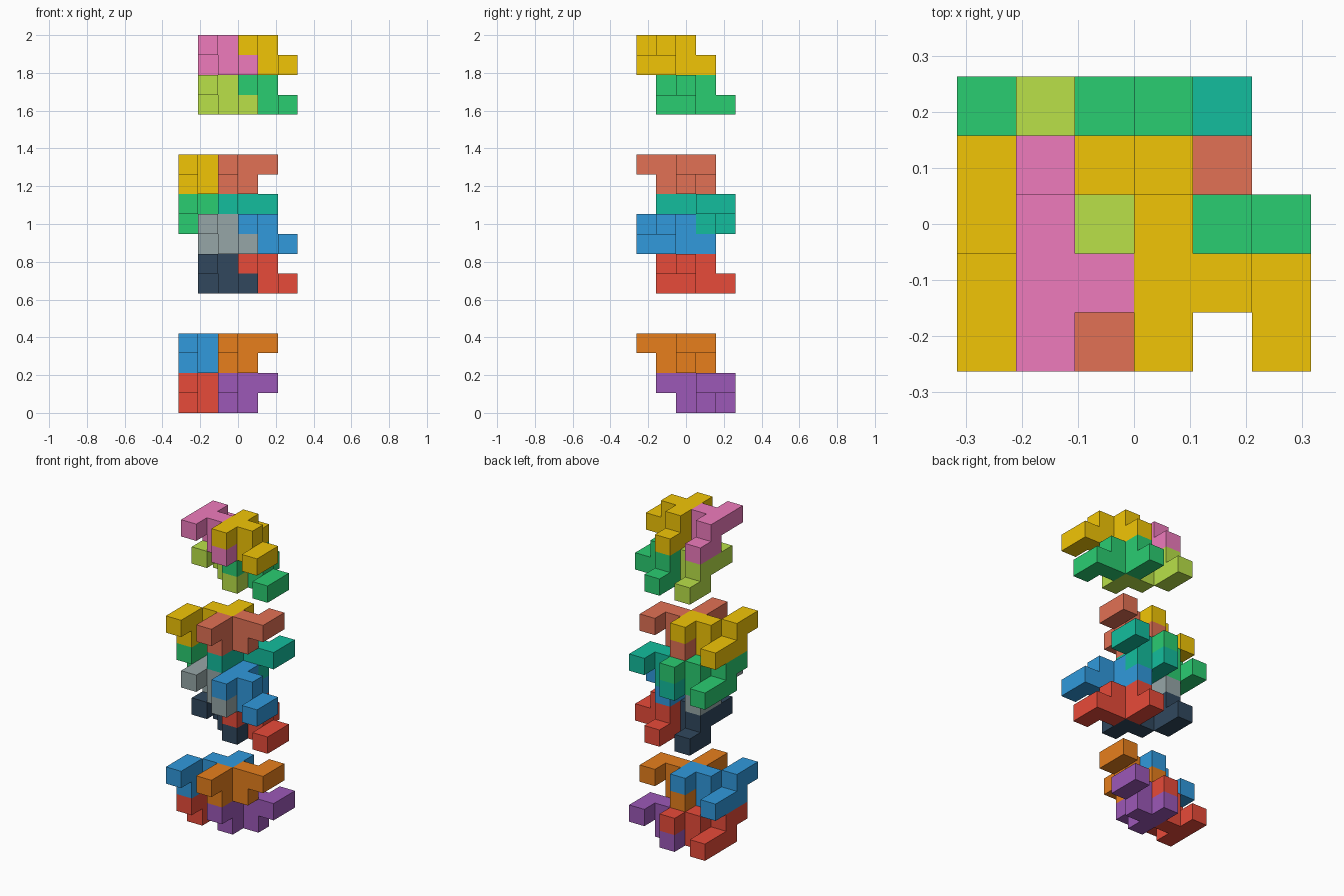
import bpy, bmesh
from mathutils import Vector

if "Cube" in bpy.data.objects:
    bpy.data.objects.remove(bpy.data.objects["Cube"])

U = 2 / 19                      # edge of one unit cube
ORIGIN = Vector((-3, -2.5, 0))  # the model spans 6 x 5 x 19 cubes

# One nine-cube piece: a T on top of two lower arms (x, y, z)
PIECE = [(0, 0, 1), (0, 1, 1), (0, 2, 1), (1, 1, 1),
         (1, 1, 0), (2, 1, 0), (2, 0, 0), (0, 2, 0), (0, 3, 0)]
# The same piece turned half round the x axis
TURNED = [(x, 3 - y, 1 - z) for x, y, z in PIECE]

COLOURS = {
    "red": "e74c3c", "purple": "9b59b6", "blue": "3498db", "orange": "e67e22",
    "navy": "34495e", "grey": "95a5a6", "green": "2ecc71", "teal": "1abc9c",
    "gold": "f1c40f", "salmon": "e17055", "lime": "b8e04a", "pink": "ee7abb",
}


def material(name):
    mat = bpy.data.materials.get(name)
    if not mat:
        mat = bpy.data.materials.new(name)
        rgb = [int(COLOURS[name][i:i + 2], 16) / 255 for i in (0, 2, 4)]
        mat.diffuse_color = [c ** 2.2 for c in rgb] + [1]
        mat.use_nodes = True
        mat.node_tree.nodes["Principled BSDF"].inputs["Base Color"].default_value = mat.diffuse_color
    return mat


def add_piece(name, colour, cells, offset):
    """Outer skin of a set of unit cubes, with flat areas merged."""
    filled = set(cells)
    bm = bmesh.new()
    for cell in cells:
        centre = Vector(cell) + Vector((0.5, 0.5, 0.5))
        for axis in range(3):
            for sign in (-1, 1):
                n = Vector((0, 0, 0))
                n[axis] = sign
                if tuple(int(a + b) for a, b in zip(cell, n)) in filled:
                    continue
                a = Vector((0, 0, 0))
                a[(axis + 1) % 3] = 0.5
                b = n.cross(a)
                mid = centre + n * 0.5
                bm.faces.new([bm.verts.new((mid + p + ORIGIN + Vector(offset)) * U)
                              for p in (-a - b, a - b, a + b, b - a)])
    bmesh.ops.remove_doubles(bm, verts=bm.verts, dist=1e-4)
    bmesh.ops.dissolve_limit(bm, angle_limit=0.01, verts=bm.verts, edges=bm.edges)
    mesh = bpy.data.meshes.new(name)
    bm.to_mesh(mesh)
    bm.free()
    mesh.materials.append(material(colour))
    bpy.context.collection.objects.link(bpy.data.objects.new(name, mesh))


def add_block(label, cells, x, z, colours):
    """Four pieces: a lower pair set back by one cube, and an upper pair."""
    for n, colour in enumerate(colours):
        level, side = divmod(n, 2)
        name = f"{label}_{('lower', 'upper')[level]}_{('left', 'right')[side]}_piece"
        add_piece(name, colour, cells, (x + 2 * side, 1 - level, z + 2 * level))


# Bottom block, interlocked middle blocks, top block
add_block("bottom", TURNED, 0, 0, ("red", "purple", "blue", "orange"))
add_block("middle_base", PIECE, 1, 6, ("navy", "red", "grey", "blue"))
add_block("middle_cap", TURNED, 0, 9, ("green", "teal", "gold", "salmon"))
add_block("top", PIECE, 1, 15, ("lime", "green", "pink", "gold"))
